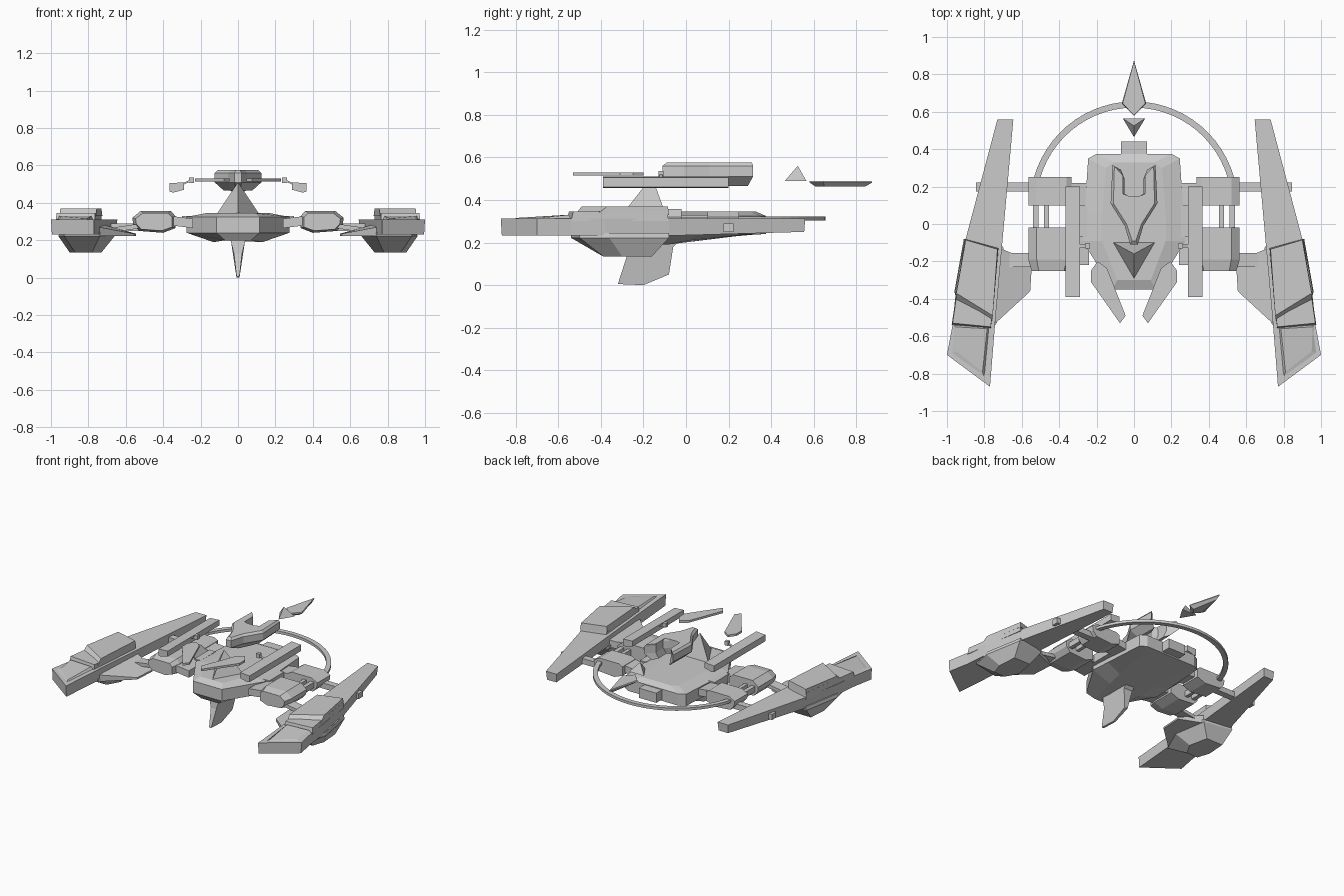
import bpy, bmesh, math


def finish(name, bm, mirror=False):
    bmesh.ops.recalc_face_normals(bm, faces=bm.faces)
    me = bpy.data.meshes.new(name)
    bm.to_mesh(me)
    bm.free()
    ob = bpy.data.objects.new(name, me)
    bpy.context.collection.objects.link(ob)
    if mirror:
        m = ob.modifiers.new("Mirror", 'MIRROR')
        m.use_mirror_merge = False
    return ob


def loft(name, layers, mirror=False):
    """Skin outlines with equal point counts, each given as (outline, z); points may carry their own z."""
    bm = bmesh.new()
    rings = [[bm.verts.new((p[0], p[1], p[2] if len(p) > 2 else z)) for p in o] for o, z in layers]
    n = len(rings[0])
    for a, b in zip(rings, rings[1:]):
        for i in range(n):
            j = (i + 1) % n
            bm.faces.new((a[i], a[j], b[j], b[i]))
    bm.faces.new(rings[0])
    bm.faces.new(rings[-1])
    return finish(name, bm, mirror)


def box(name, x, y, z, mirror=False):
    o = [(x[0], y[0]), (x[1], y[0]), (x[1], y[1]), (x[0], y[1])]
    return loft(name, [(o, z[0]), (o, z[1])], mirror)


def extrude_y(name, section, y0, y1, mirror=False):
    """Extrude an (x, z) section along y."""
    return loft(name, [([(x, y0, z) for x, z in section], 0), ([(x, y1, z) for x, z in section], 0)], mirror)


def sym(half):
    """Complete a right-half outline with its mirror image."""
    return half + [(-p[0],) + tuple(p[1:]) for p in reversed(half)]


def spike(name, base, z, apex):
    bm = bmesh.new()
    v = [bm.verts.new((x, y, z)) for x, y in base]
    a = bm.verts.new(apex)
    bm.faces.new(v)
    for i in range(len(v)):
        bm.faces.new((v[i], v[(i + 1) % len(v)], a))
    return finish(name, bm)


# Main hull
wide = [(.20, .375), (.245, .35), (.265, .05), (.275, -.09), (.115, -.35)]
loft("hull", [
    (sym([(.13, .28, .235), (.16, .26, .235), (.14, .02, .21), (.13, -.09, .19), (.07, -.32, .20)]), 0),
    (sym(wide), .24),
    (sym(wide), .325),
    (sym([(.11, .33), (.15, .30), (.17, .05), (.17, -.09), (.09, -.30)]), .345)])
box("tail_stub", (-.07, .07), (.34, .44), (.25, .32))

# Keel fin, a thin tapering profile
fin = [(-.04, .20, .035), (-.06, .18, .035), (-.08, .05, .012), (-.2, 0, .008), (-.32, .005, .008),
       (-.28, .13, .022), (-.27, .22, .045)]
loft("keel_fin", [([(-w, y, z) for y, z, w in fin], 0), ([(w, y, z) for y, z, w in fin], 0)])

# Spikes on the centre line
spike("nose_spike", [(-.11, -.10), (.11, -.10), (0, -.29)], .345, (0, -.16, .51))
spike("tail_spike", [(-.06, .565), (.06, .565), (0, .465)], .49, (0, .525, .56))

# Floating tail blade
loft("tail_blade", [
    ([(0, .61), (.035, .65), (0, .84), (-.035, .65)], .462),
    ([(0, .58), (.065, .645), (0, .875), (-.065, .645)], .482),
    ([(0, .58), (.06, .645), (0, .87), (-.06, .645)], .49)])

# Floating upper pod with a notch at the rear
pod_top = [(.03, .15), (.065, .17), (.06, .26), (.115, .315), (.125, .11), (.05, -.01), (.02, -.11)]
loft("upper_pod", [
    (sym([(.03, .14), (.05, .15), (.05, .24), (.07, .29), (.075, .13), (.04, .05), (.01, -.01)]), .465),
    (sym(pod_top), .51),
    (sym(pod_top), .56),
    (sym([(.03, .15), (.06, .16), (.06, .26), (.105, .31), (.11, .11), (.04, .0), (.01, -.09)]), .575)])

# Floating side rails, clips and front blades
extrude_y("side_rail", [(.29, .47), (.345, .455), (.365, .46), (.365, .505), (.29, .51)], -.39, .20, True)
box("rail_clip", (.235, .262), (-.13, -.105), (.505, .535), True)
loft("rail_clip_arm", [([(.25, -.125), (.31, -.125, .49), (.31, -.11, .49), (.25, -.11)], .515),
                       ([(.25, -.125), (.31, -.125, .5), (.31, -.11, .5), (.25, -.11)], .525)], True)
blade = [(.045, -.49), (.075, -.53), (.23, -.31), (.23, -.25), (.195, -.20), (.145, -.235)]
loft("front_blade", [(blade, .515), (blade, .53)], True)

# Half ring around the rear
bm = bmesh.new()
N, rings = 28, []
for i in range(N + 1):
    a = math.radians(10 + 160 * i / N)
    rings.append([bm.verts.new((r * math.cos(a), .1 + r * math.sin(a), z))
                  for r, z in ((.522, .303), (.555, .303), (.555, .322), (.522, .322))])
for a, b in zip(rings, rings[1:]):
    for i in range(4):
        bm.faces.new((a[i], a[(i + 1) % 4], b[(i + 1) % 4], b[i]))
bm.faces.new(rings[0])
bm.faces.new(rings[-1])
finish("rear_ring", bm)

# Mid pods between hull and wings
pod = [(.335, .265), (.40, .24), (.53, .25), (.56, .285), (.565, .32), (.52, .345), (.36, .345), (.335, .33)]
extrude_y("rear_mid_pod", pod, .10, .25, True)
front = [(x, z + (.012 if z > .33 else 0)) for x, z in pod]
small = [(.45 + (x - .45) * .85, .295 + (z - .295) * .8) for x, z in front]
loft("front_mid_pod", [([(x, -.25, z) for x, z in small], 0), ([(x, -.19, z) for x, z in front], 0),
                       ([(x, -.02, z) for x, z in front], 0)], True)
box("pod_link_outer", (.51, .54), (-.03, .11), (.28, .32), True)
box("pod_link_inner", (.455, .48), (-.03, .11), (.28, .32), True)
box("hull_shoulder", (.25, .30), (-.07, .10), (.27, .33), True)
for nm, y0, y1 in (("rear_arm", .10, .22), ("front_arm", -.22, -.05)):
    loft(nm, [([(.24, y0), (.36, y0, .28), (.36, y1, .28), (.24, y1)], .265),
              ([(.24, y0), (.36, y0, .33), (.36, y1, .33), (.24, y1)], .315)], True)
box("wing_arm", (.53, .845), (.175, .222), (.25, .29), True)
loft("wing_strut", [([(.52, -.23), (.72, -.23, .235), (.72, -.155, .235), (.52, -.155)], .265),
                    ([(.52, -.23), (.72, -.23, .26), (.72, -.155, .26), (.52, -.155)], .29)], True)

# Outer wings
wing = [(.645, .56), (.73, .56), (.90, -.08), (.955, -.38), (.97, -.54), (1.0, -.70), (.77, -.87), (.74, -.50)]
wing_low = [(.65, .555, .25), (.725, .555, .25), (.895, -.08), (.95, -.38), (.965, -.54),
            (.995, -.70), (.77, -.865), (.74, -.50)]
loft("outer_wing", [(wing_low, .232), (wing, .312)], True)
loft("wing_front_panel", [([(.965, -.54), (.985, -.69), (.80, -.82), (.775, -.55)], .31),
                          ([(.955, -.55), (.95, -.68, .316), (.81, -.79, .316), (.785, -.56)], .33)], True)

# Stepped block on each wing
loft("wing_block_step", [([(.905, -.08), (.73, -.13), (.765, -.56), (.975, -.54)], .30),
                         ([(.905, -.09), (.73, -.135), (.765, -.55), (.97, -.53)], .345)], True)
loft("wing_block", [([(.905, -.08), (.725, -.13), (.76, -.52), (.955, -.42)], .33),
                    ([(.90, -.085), (.73, -.135), (.755, -.49), (.95, -.37)], .37)], True)

# Faceted keel and inner fin under each wing
loft("wing_keel", [([(.89, -.16), (.76, -.16), (.73, -.30), (.78, -.39), (.87, -.39), (.90, -.30)], .135),
                   ([(.91, -.08), (.70, -.12), (.66, -.36), (.74, -.54), (.93, -.50), (.96, -.36)], .222),
                   ([(.905, -.08), (.70, -.12), (.66, -.36), (.74, -.54), (.93, -.50), (.955, -.36)], .245)], True)
loft("inner_wing_fin", [([(.74, -.12), (.545, -.20), (.555, -.36), (.74, -.53)], .222),
                        ([(.74, -.12, .29), (.545, -.20, .235), (.555, -.36, .235), (.74, -.53, .27)], 0)], True)
